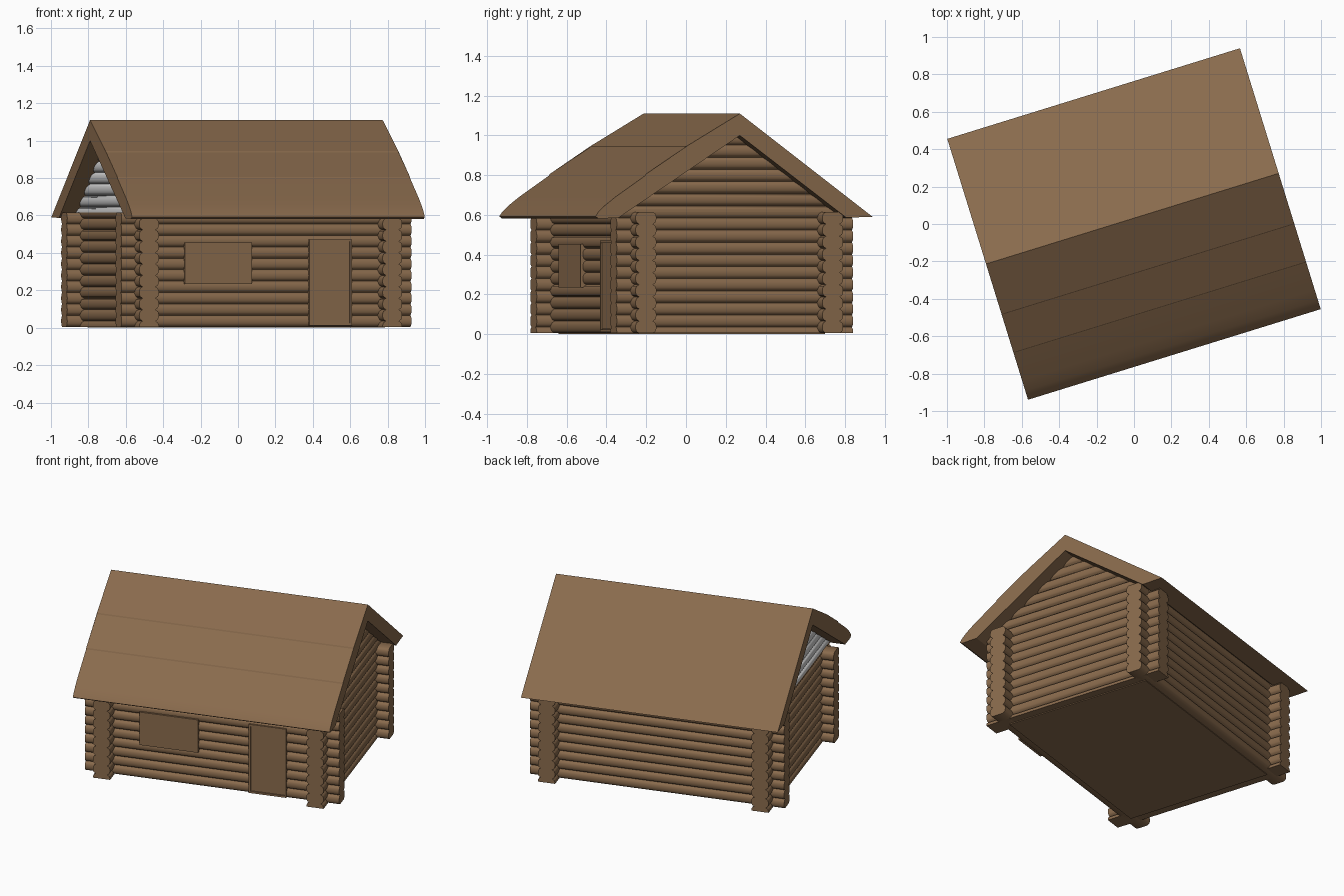
import bpy, bmesh, math
from mathutils import Matrix

if "Cube" in bpy.data.objects:
    bpy.data.objects.remove(bpy.data.objects["Cube"])

TURN = Matrix.Rotation(math.radians(17.2), 4, 'Z')   # whole cabin is turned on the plot
CV = 0.03                                            # centre line of walls and ridge
U, V, OUT = 0.681, 0.492, 0.13                       # wall centres, log overhang
STEP = 0.061                                         # log height


def material(name, rgb):
    m = bpy.data.materials.new(name)
    m.diffuse_color = (*rgb, 1)
    m.use_nodes = True
    m.node_tree.nodes["Principled BSDF"].inputs["Base Color"].default_value = m.diffuse_color
    return m


BROWN = material("brown_wood", (0.25, 0.145, 0.073))
GREY = material("pale_grey", (0.65, 0.65, 0.65))


def finish(name, bm, mat, smooth=None):
    bmesh.ops.recalc_face_normals(bm, faces=bm.faces)
    me = bpy.data.meshes.new(name)
    bm.to_mesh(me)
    bm.free()
    me.materials.append(mat)
    ob = bpy.data.objects.new(name, me)
    bpy.context.collection.objects.link(ob)
    ob.matrix_world = TURN
    if smooth:
        bpy.context.view_layer.objects.active = ob
        ob.select_set(True)
        bpy.ops.object.shade_smooth_by_angle(angle=math.radians(smooth))
        ob.select_set(False)
    return ob


def box(name, u0, u1, v0, v1, z0, z1, mat=BROWN):
    bm = bmesh.new()
    bmesh.ops.create_cube(bm, size=1)
    for p in bm.verts:
        p.co = ((u0 + u1) / 2 + p.co.x * (u1 - u0), (v0 + v1) / 2 + p.co.y * (v1 - v0),
                (z0 + z1) / 2 + p.co.z * (z1 - z0))
    return finish(name, bm, mat)


def log_wall(name, place, ends, z0, z1, phase=0.0, mat=BROWN):
    """Stack of logs: scalloped cross-section; ends(z) gives the two tips."""
    bm = bmesh.new()
    n = 8
    count = round((z1 - z0) / STEP * n)
    rows = []
    for i in range(count + 1):
        z = z0 + (z1 - z0) * i / count
        t = ((z - z0) / STEP + phase) % 1.0
        half = 0.036 + 0.019 * math.sqrt(max(0, 1 - (2 * t - 1) ** 2))
        a, b = ends(z)
        rows.append([bm.verts.new(place(s, d, z))
                     for s, d in ((a, -half), (b, -half), (b, half), (a, half))])
    for lo, hi in zip(rows, rows[1:]):
        for k in range(4):
            bm.faces.new((lo[k], lo[(k + 1) % 4], hi[(k + 1) % 4], hi[k]))
    bm.faces.new(rows[0])
    bm.faces.new(rows[-1])
    return finish(name, bm, mat, 50)


# long walls
for name, v in (("front_log_wall", CV - V), ("back_log_wall", CV + V)):
    log_wall(name, lambda s, d, z, v=v: (s, v + d, z),
             lambda z: (-U - OUT, U + OUT), 0.005, 0.615)


# end walls and gables, gable logs shortened to fit under the roof
def gable_ends(z):
    h = max(0.002, (1.04 - z))
    return CV - h / 0.655, CV + h / 0.743


for side, u, mat in (("left", -U, GREY), ("right", U, BROWN)):
    place = lambda s, d, z, u=u: (u + d, s, z)
    log_wall(side + "_log_wall", place, lambda z: (CV - V - OUT, CV + V + OUT),
             0.005, 0.615, 0.5)
    log_wall(side + "_gable", place, gable_ends, 0.615, 1.035, 0.5, mat)

# floor
box("floor", -U, U, CV - V, CV + V, 0.0, 0.03)

# roof: straight at the back, lapped boards bending down at the front
profile = [(0.73, 0.59), (CV, 1.11), (-0.25, 0.946), (-0.254, 0.938),
           (-0.464, 0.806), (-0.468, 0.798), (-0.626, 0.69), (-0.68, 0.648),
           (-0.715, 0.615), (-0.73, 0.592), (-0.715, 0.582),
           (-0.61, 0.585), (CV, 1.0), (0.59, 0.587)]
bm = bmesh.new()
left = [bm.verts.new((-0.819, v, z)) for v, z in profile]
right = [bm.verts.new((0.819, v, z)) for v, z in profile]
for i in range(len(profile)):
    j = (i + 1) % len(profile)
    bm.faces.new((left[i], left[j], right[j], right[i]))
caps = [bm.faces.new(left), bm.faces.new(right)]
bmesh.ops.triangulate(bm, faces=caps)
finish("roof", bm, BROWN, 25)

# door with raised frame
FACE = CV - V - 0.05
box("door_panel", 0.245, 0.467, FACE - 0.007, FACE + 0.06, 0.025, 0.46)
box("door_frame_left", 0.236, 0.248, FACE - 0.014, FACE + 0.06, 0.012, 0.472)
box("door_frame_right", 0.464, 0.476, FACE - 0.014, FACE + 0.06, 0.012, 0.472)
box("door_frame_top", 0.248, 0.464, FACE - 0.014, FACE + 0.06, 0.46, 0.472)
box("door_sill", 0.248, 0.464, FACE - 0.014, FACE + 0.06, 0.012, 0.024)

# closed window shutter
box("window_shutter", -0.46, -0.085, FACE - 0.016, FACE + 0.06, 0.235, 0.455)
